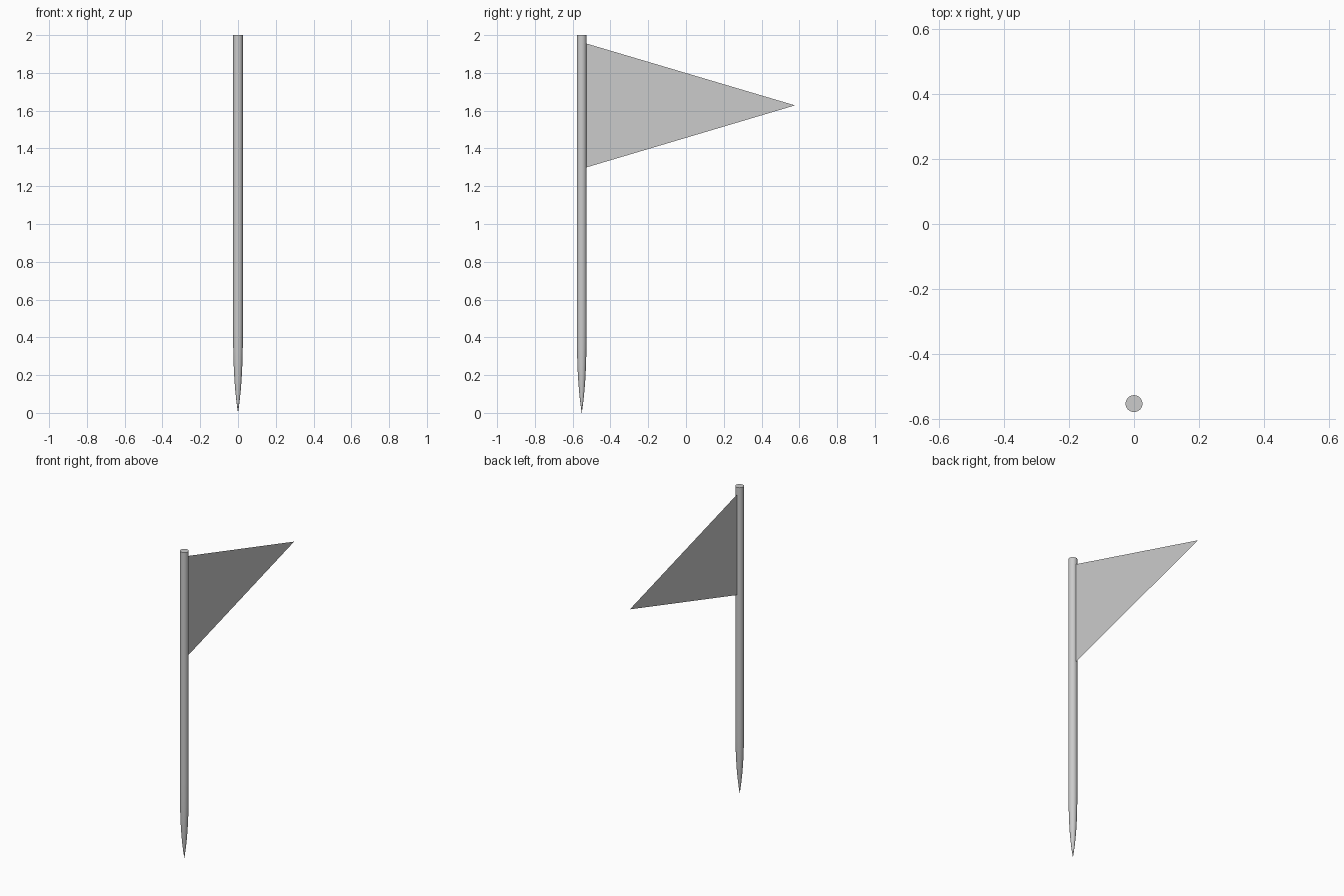
import bpy, bmesh, math

if "Cube" in bpy.data.objects:
    bpy.data.objects.remove(bpy.data.objects["Cube"])

POLE_Y, R, SIDES = -0.552, 0.026, 32


def make_object(name, bm):
    mesh = bpy.data.meshes.new(name)
    bm.to_mesh(mesh)
    bm.free()
    ob = bpy.data.objects.new(name, mesh)
    bpy.context.collection.objects.link(ob)
    return ob


# Pole: round shaft whose lower end curves in to a sharp point
bm = bmesh.new()
profile = [(R * (1 - (1 - z / 0.5) ** 3), z) for z in (0.03, 0.07, 0.12, 0.18, 0.25, 0.35, 0.5)]
profile.append((R, 2.0))
rings = []
for r, z in profile:
    rings.append([bm.verts.new((r * math.cos(a), POLE_Y + r * math.sin(a), z))
                  for a in (2 * math.pi * i / SIDES for i in range(SIDES))])
point = bm.verts.new((0, POLE_Y, 0))
for i in range(SIDES):
    j = (i + 1) % SIDES
    bm.faces.new((point, rings[0][j], rings[0][i]))
    for lower, upper in zip(rings, rings[1:]):
        bm.faces.new((lower[i], lower[j], upper[j], upper[i]))
bm.faces.new(rings[-1])
pole = make_object("pole", bm)
bpy.context.view_layer.objects.active = pole
pole.select_set(True)
bpy.ops.object.shade_smooth_by_angle(angle=math.radians(35))

# Pennant: thin triangular cloth attached to the side of the pole
bm = bmesh.new()
corners = [(0, POLE_Y + R, 1.30), (0, 0.577, 1.628), (0, POLE_Y + R, 1.955)]
bm.faces.new([bm.verts.new(c) for c in corners])
make_object("pennant", bm)
